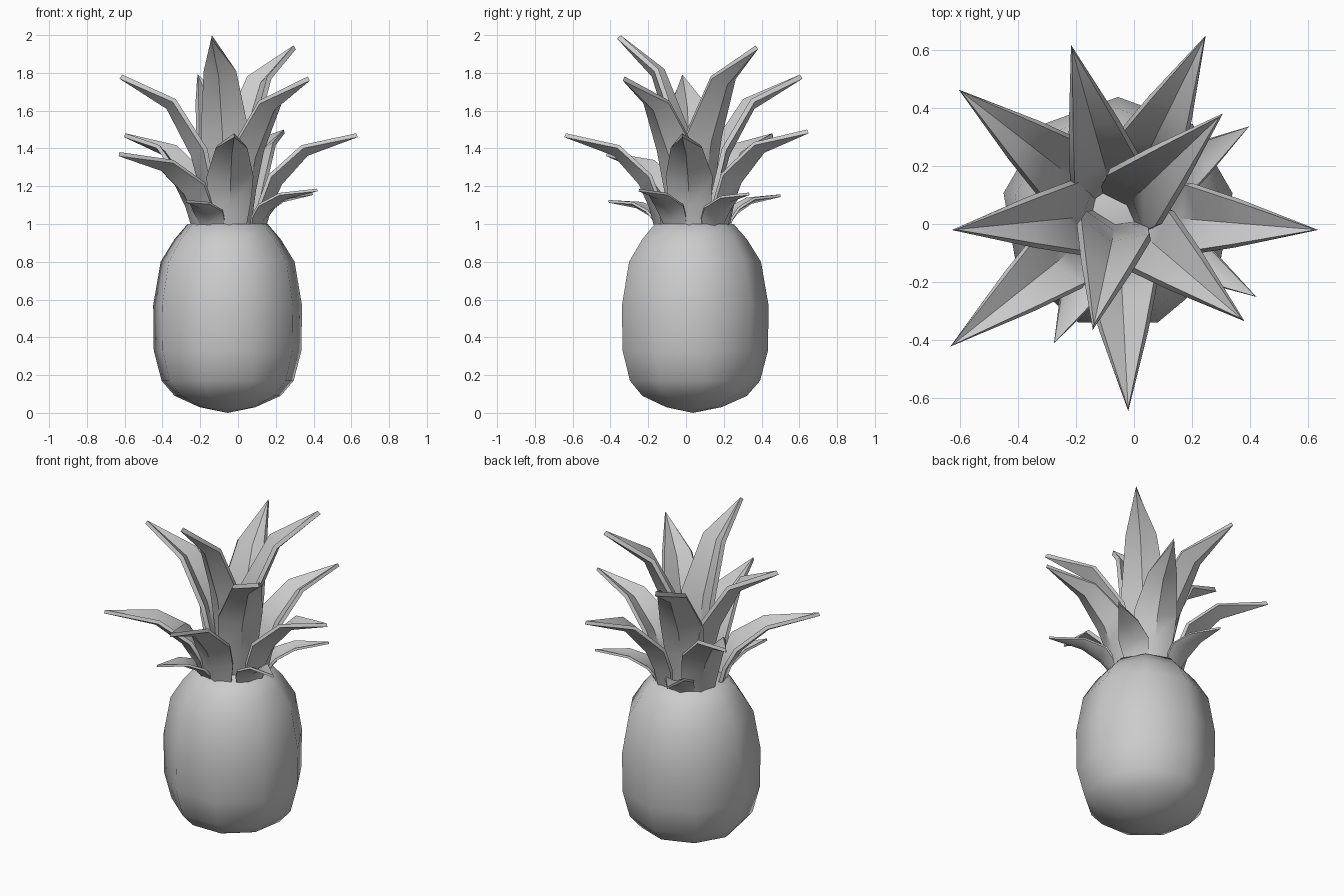
import bpy, bmesh, math
from mathutils import Vector

if "Cube" in bpy.data.objects:
    bpy.data.objects.remove(bpy.data.objects["Cube"])

CX, CY = -0.055, 0.037
grey = bpy.data.materials.new("plain_grey")
grey.diffuse_color = (0.6, 0.6, 0.6, 1)
grey.use_nodes = True
grey.node_tree.nodes["Principled BSDF"].inputs["Base Color"].default_value = grey.diffuse_color


def finish(name, bm, angle):
    bmesh.ops.recalc_face_normals(bm, faces=bm.faces)
    mesh = bpy.data.meshes.new(name)
    bm.to_mesh(mesh)
    bm.free()
    mesh.materials.append(grey)
    ob = bpy.data.objects.new(name, mesh)
    bpy.context.collection.objects.link(ob)
    bpy.ops.object.select_all(action='DESELECT')
    ob.select_set(True)
    bpy.context.view_layer.objects.active = ob
    bpy.ops.object.shade_smooth_by_angle(angle=math.radians(angle))
    return ob


# Fruit body: nine-sided turned profile (radius, height)
profile = [(.15, .03), (.285, .09), (.355, .17), (.397, .33), (.4, .57),
           (.36, .8), (.285, .92), (.215, 1.0)]
SIDES = 9
bm = bmesh.new()
rings = []
for r, z in profile:
    angles = [math.pi / 2 + math.tau * i / SIDES for i in range(SIDES)]
    rings.append([bm.verts.new((CX + r * math.cos(a), CY + r * math.sin(a), z)) for a in angles])
for low, high in zip(rings, rings[1:]):
    for i in range(SIDES):
        j = (i + 1) % SIDES
        bm.faces.new((low[i], low[j], high[j], high[i]))
for ring, z in ((rings[0], 0.0), (rings[-1], 1.01)):
    pole = bm.verts.new((CX, CY, z))
    for i in range(SIDES):
        bm.faces.new((ring[i], ring[(i + 1) % SIDES], pole))
finish("fruit_body", bm, 60)


# Leaf: cupped blade arching outward from the crown to its tip
def leaf(name, tip, base_r, half_width, cup, thick):
    out = Vector((tip[0] - CX, tip[1] - CY, 0))
    reach = out.length - base_r
    out.normalize()
    side = Vector((-out.y, out.x, 0))
    base_z = 0.97
    rise = tip[2] - base_z
    # along: outward share, upward share, width share, cup share
    rows = [(0, 0, .7, .5), (.07, .25, .9, .8), (.18, .49, 1, 1),
            (.46, .8, .66, .7)]
    bm = bmesh.new()
    grid = []
    for k, (u, v, w, c) in enumerate(rows):
        nxt = rows[k + 1] if k + 1 < len(rows) else (1, 1)
        run = out * (nxt[0] - u) * reach + Vector((0, 0, (nxt[1] - v) * rise))
        inward = side.cross(run).normalized()
        if inward.dot(out) > 0:
            inward = -inward
        mid = Vector((CX, CY, base_z + v * rise)) + out * (base_r + u * reach)
        grid.append([bm.verts.new(mid + side * s * w * half_width + inward * abs(s) * c * cup)
                     for s in (-1, 0, 1)])
    end = bm.verts.new(tip)
    for a, b in zip(grid, grid[1:]):
        for i in range(2):
            bm.faces.new((a[i], a[i + 1], b[i + 1], b[i]))
    for i in range(2):
        bm.faces.new((grid[-1][i], grid[-1][i + 1], end))
    ob = finish(name, bm, 45)
    mod = ob.modifiers.new("thickness", 'SOLIDIFY')
    mod.thickness = thick
    mod.offset = 0
    bpy.ops.object.modifier_apply(modifier=mod.name)
    bpy.ops.object.shade_smooth_by_angle(angle=math.radians(45))


# Crown tiers: base radius, half width, cup depth, thickness, tips
tiers = {
    "inner_leaf": (.05, .125, .06, .026, [(.30, .375, 1.935), (-.14, -.355, 1.99)]),
    "upper_leaf": (.10, .125, .06, .026, [(-.62, -.02, 1.78), (-.215, .61, 1.78),
                                          (.375, -.33, 1.77)]),
    "middle_leaf": (.19, .12, .06, .022, [(-.60, .46, 1.47), (.245, .645, 1.49),
                                          (.63, -.02, 1.47), (-.02, -.64, 1.47),
                                          (-.63, -.42, 1.37)]),
    "lower_leaf": (.19, .085, .03, .014, [(.395, .335, 1.16), (-.22, .50, 1.15),
                                          (.42, -.25, 1.18), (-.275, -.41, 1.12)]),
}
for name, (base_r, width, cup, thick, tips) in tiers.items():
    for n, tip in enumerate(tips, 1):
        leaf(f"{name}_{n}", tip, base_r, width, cup, thick)
